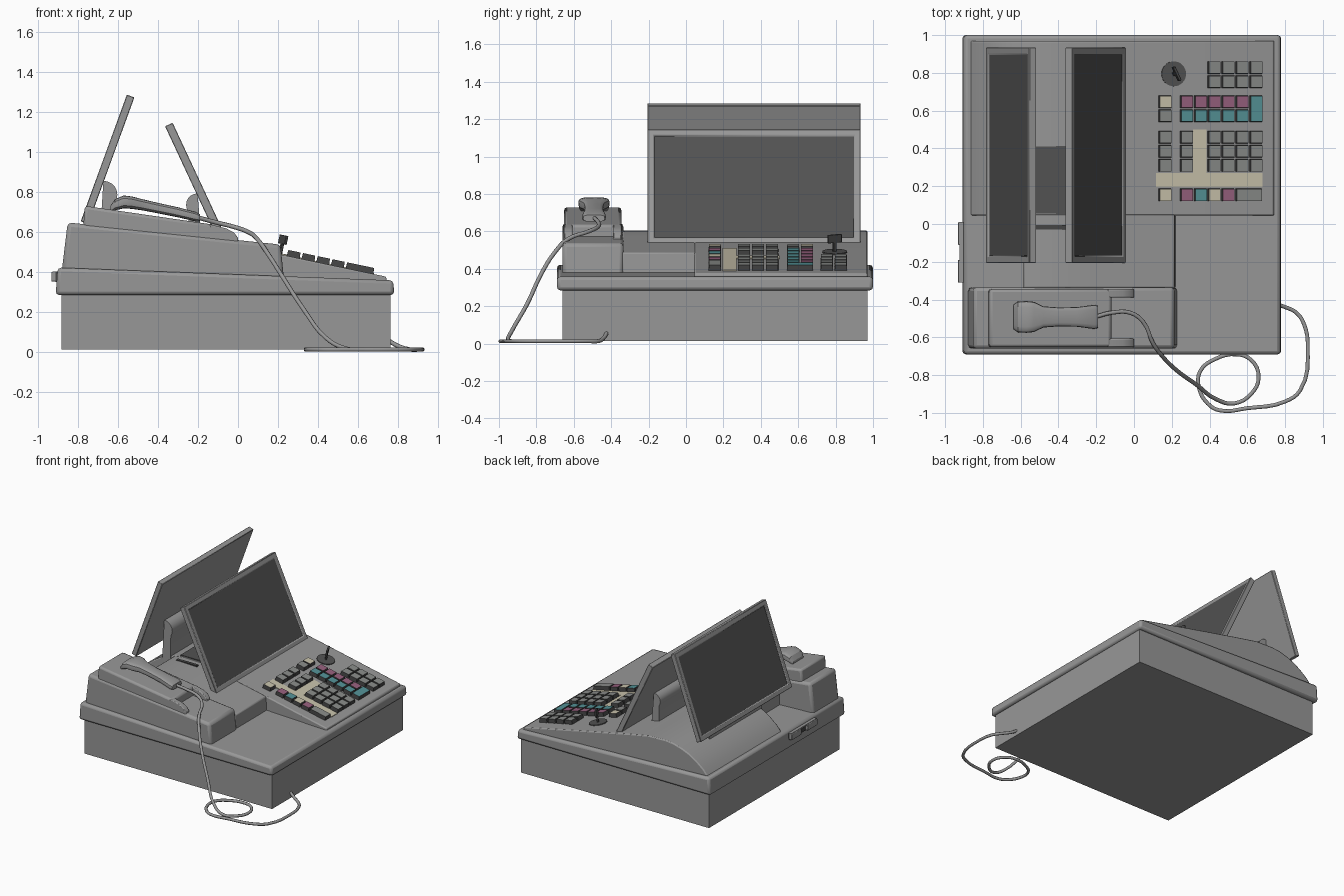
import bpy, bmesh, math
from mathutils import Matrix, Vector

if "Cube" in bpy.data.objects:
    bpy.data.objects.remove(bpy.data.objects["Cube"])


def material(name, r, g, b):
    m = bpy.data.materials.new(name)
    m.diffuse_color = (r, g, b, 1)
    m.use_nodes = True
    m.node_tree.nodes["Principled BSDF"].inputs["Base Color"].default_value = m.diffuse_color
    return m


BODY = material("body grey", .31, .31, .31)
SCREEN = material("screen grey", .085, .085, .085)
DARK = material("dark plastic", .06, .06, .06)
KEY = material("key grey", .25, .26, .25)
CREAM = material("cream", .58, .54, .41)
TEAL = material("teal", .09, .29, .31)
PURPLE = material("purple", .31, .12, .21)

TILT = math.atan(.21)


def deck_z(x):
    """Height of the sloping keyboard deck."""
    return .49 + .21 * (.2 - x)


def finish(name, bm, mats, bevel=0, segs=2):
    bmesh.ops.recalc_face_normals(bm, faces=bm.faces)
    me = bpy.data.meshes.new(name)
    bm.to_mesh(me)
    bm.free()
    for m in mats:
        me.materials.append(m)
    ob = bpy.data.objects.new(name, me)
    bpy.context.collection.objects.link(ob)
    if bevel:
        b = ob.modifiers.new("bevel", 'BEVEL')
        b.width, b.segments, b.limit_method = bevel, segs, 'ANGLE'
        b.angle_limit = math.radians(35)
    bpy.ops.object.select_all(action='DESELECT')
    ob.select_set(True)
    bpy.context.view_layer.objects.active = ob
    bpy.ops.object.shade_smooth_by_angle(angle=math.radians(32))
    return ob


def prism(name, pts, y0, y1, mat=BODY, bevel=0):
    """Extrude an x-z profile along y."""
    bm = bmesh.new()
    face = bm.faces.new([bm.verts.new((x, y0, z)) for x, z in pts])
    ext = bmesh.ops.extrude_face_region(bm, geom=[face])
    vs = [v for v in ext['geom'] if isinstance(v, bmesh.types.BMVert)]
    bmesh.ops.translate(bm, verts=vs, vec=(0, y1 - y0, 0))
    return finish(name, bm, [mat], bevel)


def box(name, x0, x1, y0, y1, z0, z1, mat=BODY, bevel=0):
    return prism(name, [(x0, z0), (x1, z0), (x1, z1), (x0, z1)], y0, y1, mat, bevel)


# Cash drawer and overhanging sloped lid
box("cash_drawer", -.88, .76, -.66, .97, .013, .3)
prism("lid", [(-.91, .285), (.78, .285), (.775, .358), (-.9, .422)], -.69, 1.0, BODY, .018)

# Main deck: hump at the back, keyboard slope at the front
hump = [(-.35, .6), (-.5, .605), (-.57, .597), (-.64, .577), (-.71, .548),
        (-.77, .51), (-.83, .462), (-.88, .4), (-.88, .34)]
prism("main_deck", [(.745, .34), (.74, deck_z(.74)), (.2, .49), (-.2, .572)] + hump,
      .045, .97, BODY, .008)
prism("side_deck", [(.22, .34), (.215, deck_z(.215)), (-.2, .572), (-.35, .6),
                    (-.5, .605), (-.585, .595), (-.585, .34)], -.34, .05, BODY, .008)

# Handset block with cradle and prongs
prism("cradle_block", [(-.885, .36), (.232, .34), (.212, .537), (-.85, .647)],
      -.66, -.335, BODY, .02)
prism("cradle", [(-.775, .58), (-.765, .73), (-.12, .636), (-.12, .53)],
      -.652, -.345, BODY, .015)
for i, y in enumerate((-.652, -.39)):
    prism(f"cradle_prong_{i}", [(-.14, .53), (-.14, .638), (-.06, .618), (-.02, .597),
                                (0, .57), (.003, .53)], y, y + .045, BODY, .006)

# Handset lofted through rounded sections: x, z, half width, half height
bm = bmesh.new()
rings = []
for x, z, w, h in [(-.637, .712, .065, .018), (-.615, .735, .081, .028),
                   (-.57, .75, .084, .032), (-.53, .746, .08, .031),
                   (-.48, .736, .056, .028), (-.4, .719, .05, .026),
                   (-.3, .698, .052, .025), (-.21, .676, .064, .024),
                   (-.19, .67, .058, .018)]:
    ring = []
    for k in range(16):
        a = k * math.tau / 16
        c, s = math.cos(a), math.sin(a)
        ring.append(bm.verts.new((x, -.492 + w * math.copysign(abs(c) ** .5, c),
                                  z + h * math.copysign(abs(s) ** .6, s))))
    rings.append(ring)
for r0, r1 in zip(rings, rings[1:]):
    for k in range(16):
        bm.faces.new((r0[k], r0[k - 1], r1[k - 1], r1[k]))
bm.faces.new(rings[0])
bm.faces.new(rings[-1])
finish("handset", bm, [BODY])

# Cable: hangs off the front, coils on the floor, runs under the drawer
drop = [(-.2, -.49, .672), (-.12, -.47, .65), (-.02, -.47, .625), (.05, -.52, .6),
        (.1, -.63, .56), (.15, -.7, .49), (.22, -.77, .38), (.33, -.85, .21),
        (.44, -.93, .07), (.53, -.95, .02)]
floor = [(.62, -.9), (.66, -.81), (.62, -.72), (.54, -.69), (.43, -.715), (.35, -.78),
         (.345, -.87), (.39, -.95), (.45, -.986), (.6, -.975), (.8, -.94), (.88, -.88),
         (.92, -.65), (.9, -.53), (.86, -.47)]
path = drop + [(x, y, .013) for x, y in floor] + [(.8, -.44, .03), (.755, -.425, .055)]
cu = bpy.data.curves.new("cable", 'CURVE')
cu.dimensions = '3D'
cu.bevel_depth, cu.bevel_resolution, cu.resolution_u = .011, 2, 4
sp = cu.splines.new('BEZIER')
sp.bezier_points.add(len(path) - 1)
for p, co in zip(sp.bezier_points, path):
    p.co = co
    p.handle_left_type = p.handle_right_type = 'AUTO'
cu.materials.append(BODY)
cable = bpy.data.objects.new("cable", cu)
bpy.context.collection.objects.link(cable)
bpy.ops.object.select_all(action='DESELECT')
cable.select_set(True)
bpy.context.view_layer.objects.active = cable
bpy.ops.object.convert(target='MESH')


# Monitors: slab with an inset recessed screen
def monitor(name, centre, thick, tilt, turn):
    bm = bmesh.new()
    bmesh.ops.create_cube(bm, size=1, matrix=Matrix.Diagonal((thick, 1.14, .673, 1)))
    bm.normal_update()
    front = max(bm.faces, key=lambda f: f.normal.x)
    bmesh.ops.inset_individual(bm, faces=[front], thickness=.048)
    bmesh.ops.inset_individual(bm, faces=[front], thickness=.002, depth=-.006)
    front.material_index = 1
    bm.transform(Matrix.Translation(centre) @ Matrix.Rotation(turn, 4, 'Z')
                 @ Matrix.Rotation(-tilt, 4, 'Y'))
    finish(name, bm, [BODY, SCREEN], .004, 1)


monitor("operator_monitor", (-.203, .364, .831), .042, math.radians(25), 0)
monitor("customer_monitor", (-.651, .364, .962), .04, math.radians(20), math.pi)


# Monitor brackets: upright post with a rounded hinge
def bracket(name, cx, cz, r, side, foot):
    arc = [(cx + side * r * math.sin(a), cz + r * math.cos(a))
           for a in [math.pi * k / 10 for k in range(8)]]
    post = cx + side * r * .8
    prism(name, arc + [(post, foot), (cx - side * .02, foot)], .04, .69, BODY)


bracket("operator_bracket", -.202, .735, .057, -1, .55)
bracket("customer_bracket", -.672, .785, .07, 1, .52)

# Printer plate and slot between the monitors
box("printer_plate", -.54, -.34, .055, .41, .59, .61, SCREEN)
box("paper_slot", -.52, -.34, -.03, -.005, .59, .609, DARK)

# Socket panel on the left side
box("socket_panel", -.912, -.89, -.31, .01, .35, .4, DARK)
box("socket_top", -.925, -.89, -.31, .01, .393, .403)
for i, y in enumerate((-.31, -.11)):
    box(f"socket_lug_{i}", -.932, -.89, y, y + .12, .352, .4, BODY, .004)

# Keyboard: tapered keys with dark sides and coloured tops
MATS = [DARK, KEY, CREAM, TEAL, PURPLE]
SIDE, PITCH = .162, .0735
ROWS = [.828, .753, .647, .573, .46, .385, .31, .154]


def col(i):
    return .2755 + PITCH * i


bm = bmesh.new()


def key(x, y, mat, w=.068, d=.068, h=.03):
    made = bmesh.ops.create_cube(bm, size=1)['verts']
    for v in made:
        taper = .006 if v.co.z > 0 else 0
        v.co = Vector((v.co.x * (w - taper), v.co.y * (d - taper),
                       h if v.co.z > 0 else -.01))
    top = [f for f in made[0].link_faces if False] or \
        [f for f in {f for v in made for f in v.link_faces}
         if all(v.co.z > 0 for v in f.verts)]
    top[0].material_index = mat
    bmesh.ops.transform(bm, verts=made, matrix=Matrix.Translation((x, y, deck_z(x)))
                        @ Matrix.Rotation(TILT, 4, 'Y'))


for r in (0, 1, 4, 5, 6):
    for c in range(2, 6):
        key(col(c), ROWS[r], 1)
for c in range(5):
    key(col(c), ROWS[2], 4)
    key(col(c), ROWS[3], 3)
key(col(5), .61, 3, d=.142)
for r, m in ((2, 2), (3, 1), (4, 1), (5, 1), (6, 1), (7, 2)):
    key(SIDE, ROWS[r], m)
for r in (4, 5, 6):
    key(col(0), ROWS[r], 1)
for c, m in enumerate((4, 3, 2, 4)):
    key(col(c), ROWS[7], m)
key(col(4.5), ROWS[7], 1, w=.142)
finish("keys", bm, MATS)

# Cream overlay: bar with an upright leg
for name, x0, x1, y0, y1 in (("overlay_bar", .117, .68, .196, .27),
                             ("overlay_leg", .312, .383, .27, .5)):
    prism(name, [(x0, deck_z(x0) - .003), (x1, deck_z(x1) - .003),
                 (x1, deck_z(x1) + .005), (x0, deck_z(x0) + .005)], y0, y1, CREAM)

# Key switch: disc, stem and flat key bow
at = Matrix.Translation((.21, .795, deck_z(.21))) @ Matrix.Rotation(TILT, 4, 'Y')
bm = bmesh.new()
bmesh.ops.create_cone(bm, cap_ends=True, segments=32, radius1=.066, radius2=.066,
                      depth=.012, matrix=at)
finish("switch_disc", bm, [SCREEN])
bm = bmesh.new()
for z, sy, sz in ((.03, .02, .06), (.075, .08, .045)):
    bmesh.ops.create_cube(bm, size=1, matrix=at @ Matrix.Rotation(math.radians(25), 4, 'Z')
                          @ Matrix.Translation((0, 0, z)) @ Matrix.Diagonal((.014, sy, sz, 1)))
finish("switch_key", bm, [DARK], .003)
